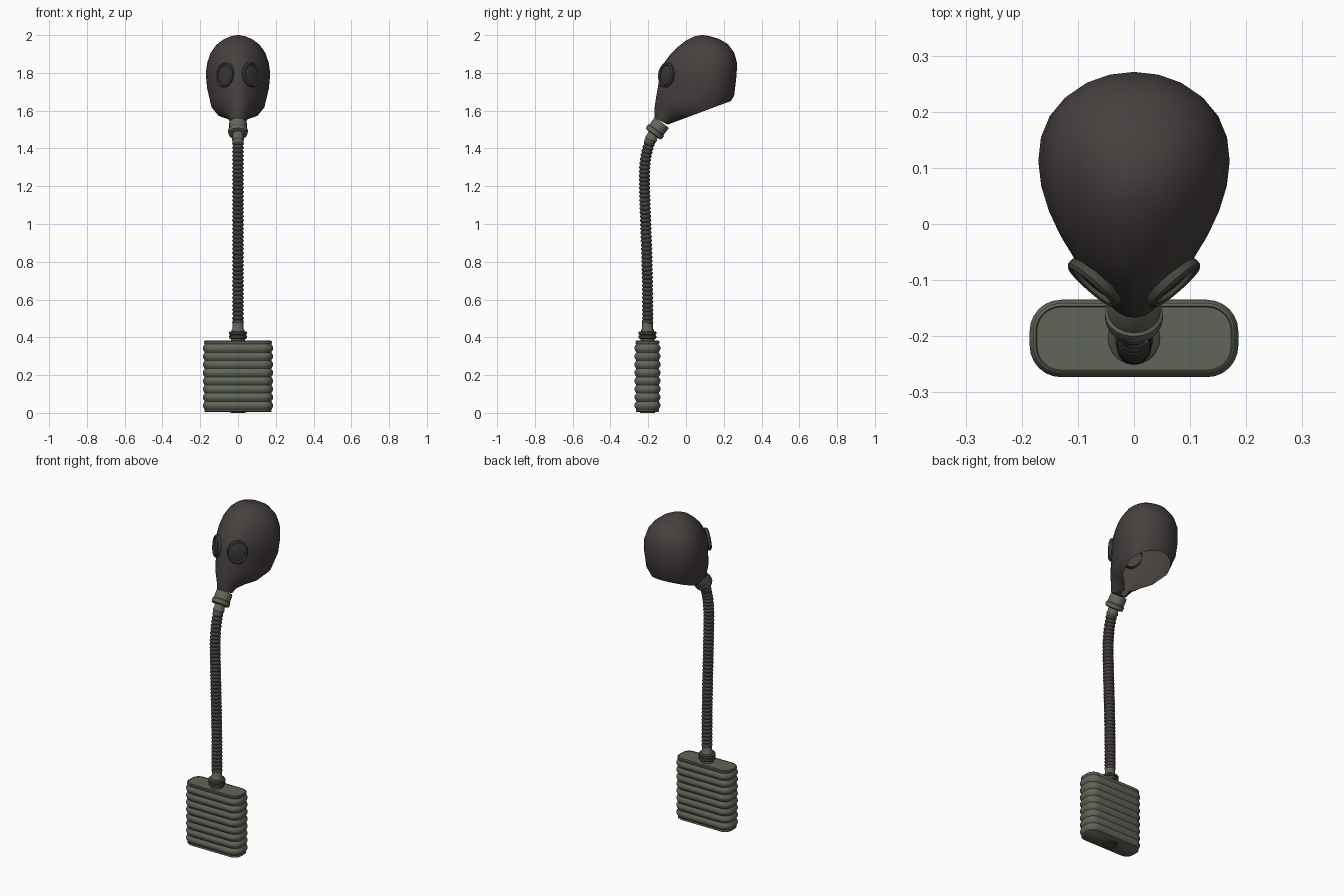
import bpy, bmesh, math
from mathutils import Vector, Matrix
from mathutils.geometry import interpolate_bezier

if "Cube" in bpy.data.objects:
    bpy.data.objects.remove(bpy.data.objects["Cube"])


def material(name, rgb):
    m = bpy.data.materials.new(name)
    m.diffuse_color = (*rgb, 1)
    m.use_nodes = True
    m.node_tree.nodes["Principled BSDF"].inputs["Base Color"].default_value = m.diffuse_color
    return m


RUBBER = material("dark rubber", (0.062, 0.051, 0.049))
HOSE = material("hose rubber", (0.060, 0.048, 0.050))
GREEN = material("olive grey metal", (0.118, 0.131, 0.098))
DARK = material("dark olive metal", (0.058, 0.064, 0.050))
GLASS = material("dark glass", (0.040, 0.039, 0.038))


def finish(bm, name, mat, angle=40):
    bmesh.ops.recalc_face_normals(bm, faces=bm.faces)
    me = bpy.data.meshes.new(name)
    bm.to_mesh(me)
    bm.free()
    ob = bpy.data.objects.new(name, me)
    bpy.context.collection.objects.link(ob)
    me.materials.append(mat)
    bpy.ops.object.select_all(action='DESELECT')
    ob.select_set(True)
    bpy.context.view_layer.objects.active = ob
    bpy.ops.object.shade_smooth_by_angle(angle=math.radians(angle))
    return ob


def loft(rings, name, mat, cap_start=True, cap_end=True, angle=40):
    """Skin a list of closed rings with equal point counts."""
    bm = bmesh.new()
    rows = [[bm.verts.new(p) for p in r] for r in rings]
    n = len(rows[0])
    for a, b in zip(rows, rows[1:]):
        for i in range(n):
            j = (i + 1) % n
            bm.faces.new((a[i], a[j], b[j], b[i]))
    if cap_start:
        bm.faces.new(rows[0][::-1])
    if cap_end:
        bm.faces.new(rows[-1])
    return finish(bm, name, mat, angle)


def frame(origin, axis):
    """Local z along the axis, local y as upright as possible."""
    z = Vector(axis).normalized()
    up = Vector((0, 0, 1)) if abs(z.z) < 0.7 else Vector((0, 1, 0))
    x = up.cross(z).normalized()
    m = Matrix((x, z.cross(x), z)).transposed().to_4x4()
    m.translation = Vector(origin)
    return m


def lathe(profile, origin, axis, name, mat, sides=20, sx=1.0, caps=True, angle=40):
    m = frame(origin, axis)
    rings = [[m @ Vector((r * sx * math.cos(2 * math.pi * i / sides),
                          r * math.sin(2 * math.pi * i / sides), d))
              for i in range(sides)] for r, d in profile]
    return loft(rings, name, mat, caps, caps, angle)


CY = -0.204  # depth position of canister and hose


# --- Ribbed canister -------------------------------------------------------
def rounded_box_ring(inset, z, hx=0.186, hy=0.069, r=0.056, seg=6):
    pts = []
    for q, (sx, sy) in enumerate(((1, 1), (-1, 1), (-1, -1), (1, -1))):
        for k in range(seg + 1):
            a = math.pi / 2 * (q + k / seg)
            pts.append(Vector((sx * (hx - r) + (r - inset) * math.cos(a),
                               CY + sy * (hy - r) + (r - inset) * math.sin(a), z)))
    return pts


rings = [rounded_box_ring(0.012, 0.006), rounded_box_ring(0.007, 0.010)]
RIBS, Z0, Z1 = 8, 0.018, 0.364
for i in range(RIBS * 6 + 1):
    wave = abs(math.sin(math.pi * i / 6))
    rings.append(rounded_box_ring(0.010 * (1 - wave), Z0 + (Z1 - Z0) * i / (RIBS * 6)))
rings += [rounded_box_ring(0.006, 0.370), rounded_box_ring(0.006, 0.378),
          rounded_box_ring(0.011, 0.382), rounded_box_ring(0.013, 0.379)]
loft(rings, "canister", GREEN, angle=50)
lathe([(0.040, 0), (0.040, 0.008)], (0, CY, 0), (0, 0, 1), "canister_base_plug", DARK)

# --- Canister outlet -------------------------------------------------------
lathe([(0.036, 0.378), (0.036, 0.394)], (0, CY, 0), (0, 0, 1), "outlet_neck", GREEN)
lathe([(0.042, 0.392), (0.047, 0.396), (0.047, 0.408), (0.042, 0.411),
       (0.042, 0.414), (0.047, 0.417), (0.047, 0.428), (0.042, 0.432)],
      (0, CY, 0), (0, 0, 1), "outlet_nut", DARK)
lathe([(0.034, 0.430), (0.034, 0.440), (0.028, 0.448), (0.028, 0.488), (0.024, 0.492)],
      (0, CY, 0), (0, 0, 1), "hose_lower_collar", GREEN)

# --- Corrugated hose -------------------------------------------------------
knots = [((-0.203, 0.47), (-0.200, 0.80), (-0.220, 1.08), (-0.220, 1.25)),
         ((-0.220, 1.25), (-0.220, 1.33), (-0.210, 1.39), (-0.183, 1.455))]
path = []
for seg in knots:
    path += interpolate_bezier(*[Vector((0, y, z)) for y, z in seg], 60)[1 if path else 0:]
lengths = [0.0]
for a, b in zip(path, path[1:]):
    lengths.append(lengths[-1] + (b - a).length)


def along(s):
    i = next((k for k in range(1, len(lengths)) if lengths[k] >= s), len(lengths) - 1)
    t = (s - lengths[i - 1]) / (lengths[i] - lengths[i - 1])
    return path[i - 1].lerp(path[i], t), (path[i] - path[i - 1]).normalized()


FOLDS, SIDES = 46, 14
rings = []
for i in range(FOLDS * 4 + 1):
    p, t = along(lengths[-1] * i / (FOLDS * 4))
    r = (0.024, 0.029, 0.031, 0.029)[i % 4]
    side = Vector((1, 0, 0))
    out = t.cross(side)
    rings.append([p + r * (side * math.cos(2 * math.pi * k / SIDES) +
                           out * math.sin(2 * math.pi * k / SIDES)) for k in range(SIDES)])
loft(rings, "hose", HOSE, angle=60)

# --- Mask inlet fitting ----------------------------------------------------
lathe([(0.026, -0.005), (0.029, 0.0), (0.029, 0.020), (0.032, 0.024), (0.032, 0.032),
       (0.029, 0.036), (0.029, 0.070)],
      (0, -0.196, 1.425), (0, 0.40, 0.9), "hose_upper_collar", GREEN)
lathe([(0.040, -0.004), (0.050, 0.0), (0.052, 0.010), (0.052, 0.022), (0.047, 0.026),
       (0.047, 0.068), (0.044, 0.074)],
      (0, -0.172, 1.478), (0, 0.60, 0.80), "mask_inlet", GREEN)

# --- Mask hood: rings run from the muzzle to the crown ---------------------
# front (y, z), rear (y, z), half width, egg shape strength
sections = [
    (-0.166, 1.562, -0.095, 1.525, 0.044, 0.0), (-0.167, 1.610, -0.055, 1.540, 0.056, 0.3),
    (-0.160, 1.660, 0.000, 1.545, 0.086, 0.6), (-0.153, 1.700, 0.080, 1.540, 0.118, 0.9),
    (-0.146, 1.740, 0.190, 1.570, 0.147, 1.0), (-0.140, 1.780, 0.255, 1.680, 0.167, 1.0),
    (-0.132, 1.820, 0.267, 1.780, 0.174, 1.0), (-0.110, 1.862, 0.271, 1.850, 0.166, 0.9),
    (-0.080, 1.902, 0.255, 1.908, 0.148, 0.8), (-0.040, 1.940, 0.222, 1.952, 0.118, 0.6),
    (0.000, 1.972, 0.175, 1.980, 0.080, 0.4), (0.040, 1.992, 0.120, 1.996, 0.038, 0.2),
    (0.070, 1.999, 0.085, 2.000, 0.008, 0.0)]
rings = []
for fy, fz, by, bz, w, egg in sections:
    ring = []
    for i in range(28):
        a = 2 * math.pi * i / 28
        s = (1 - math.cos(a)) / 2
        x = w * math.sin(a) * (1 + 0.5 * egg * (s - 0.6))
        ring.append(Vector((x, fy + (by - fy) * s, fz + (bz - fz) * s)))
    rings.append(ring)
hood = loft(rings, "mask_hood", RUBBER, angle=60)
# neck opening, cut along a sloping plane
bm = bmesh.new()
bm.from_mesh(hood.data)
bmesh.ops.bisect_plane(bm, geom=bm.verts[:] + bm.edges[:] + bm.faces[:],
                       plane_co=(0, -0.02, 1.555), plane_no=(0, -0.095, 0.255),
                       clear_inner=True)
bm.to_mesh(hood.data)
bm.free()

# --- Eyepieces -------------------------------------------------------------
for side, label in ((1, "right"), (-1, "left")):
    centre, normal = (side * 0.073, -0.108, 1.790), (side * 0.66, -0.75, 0.12)
    lathe([(0.066, -0.040), (0.063, -0.012)], centre, normal,
          label + "_eye_socket", RUBBER, 24, 0.88, caps=False)
    lathe([(0.063, -0.014), (0.066, -0.010), (0.066, 0.001), (0.060, 0.007),
           (0.052, 0.004), (0.051, -0.006)], centre, normal,
          label + "_eye_rim", DARK, 24, 0.88, caps=False)
    lathe([(0.053, -0.004), (0.030, 0.000), (0.004, 0.002)], centre, normal,
          label + "_lens", GLASS, 24, 0.88)
